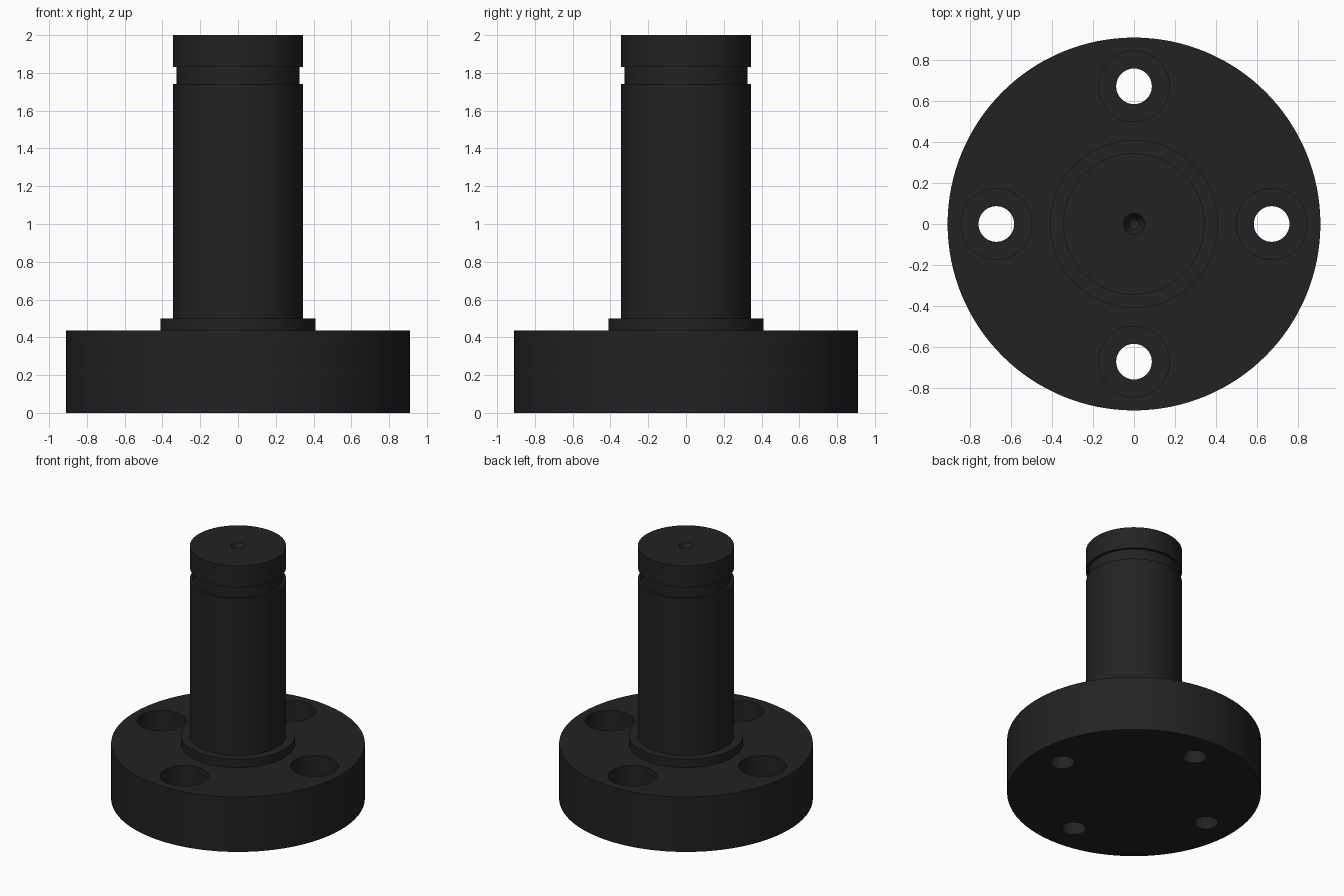
import bpy, bmesh
from math import cos, sin, pi, radians

cube = bpy.data.objects.get("Cube")
if cube:
    bpy.data.objects.remove(cube, do_unlink=True)

black = bpy.data.materials.new("black_steel")
black.use_nodes = True
colour = (0.016, 0.016, 0.016, 1)
black.diffuse_color = colour
black.node_tree.nodes["Principled BSDF"].inputs["Base Color"].default_value = colour


def lathe(name, profile, steps, centre=(0, 0)):
    """Revolve a closed (radius, z) profile that starts and ends on the axis."""
    bm = bmesh.new()
    verts = [bm.verts.new((r, 0, z)) for r, z in profile]
    edges = [bm.edges.new(pair) for pair in zip(verts, verts[1:])]
    bmesh.ops.spin(bm, geom=verts + edges, cent=(0, 0, 0), axis=(0, 0, 1),
                   angle=2 * pi, steps=steps, use_merge=True)
    bmesh.ops.remove_doubles(bm, verts=bm.verts, dist=1e-4)
    bmesh.ops.recalc_face_normals(bm, faces=bm.faces)
    bmesh.ops.translate(bm, verts=bm.verts, vec=(*centre, 0))
    mesh = bpy.data.meshes.new(name)
    bm.to_mesh(mesh)
    bm.free()
    mesh.materials.append(black)
    obj = bpy.data.objects.new(name, mesh)
    bpy.context.collection.objects.link(obj)
    return obj


def activate(obj):
    bpy.ops.object.select_all(action='DESELECT')
    obj.select_set(True)
    bpy.context.view_layer.objects.active = obj


# Flange, collar, grooved shaft and centre drilling in one profile
BASE_TOP = 0.435
pin = lathe("flanged_pin", [
    (0, 0), (0.91, 0), (0.91, BASE_TOP),
    (0.41, BASE_TOP), (0.41, 0.5), (0.345, 0.5),
    (0.345, 1.74), (0.325, 1.74), (0.325, 1.83), (0.345, 1.83),
    (0.345, 2), (0.052, 2), (0.025, 1.95), (0.025, 1.89), (0, 1.875)], 128)

# Four counterbored bolt holes through the flange
for i in range(4):
    a = i * pi / 2
    cutter = lathe("bolt_hole_cutter", [
        (0, -0.1), (0.087, -0.1), (0.087, 0.235),
        (0.173, 0.235), (0.173, 0.6), (0, 0.6)], 48,
        (0.672 * cos(a), 0.672 * sin(a)))
    cutter.hide_render = True
    activate(pin)
    cut = pin.modifiers.new("bolt_hole", 'BOOLEAN')
    cut.operation = 'DIFFERENCE'
    cut.solver = 'EXACT'
    cut.object = cutter
    bpy.ops.object.modifier_apply(modifier=cut.name)
    bpy.data.objects.remove(cutter, do_unlink=True)

activate(pin)
bpy.ops.object.shade_smooth_by_angle(angle=radians(25))
